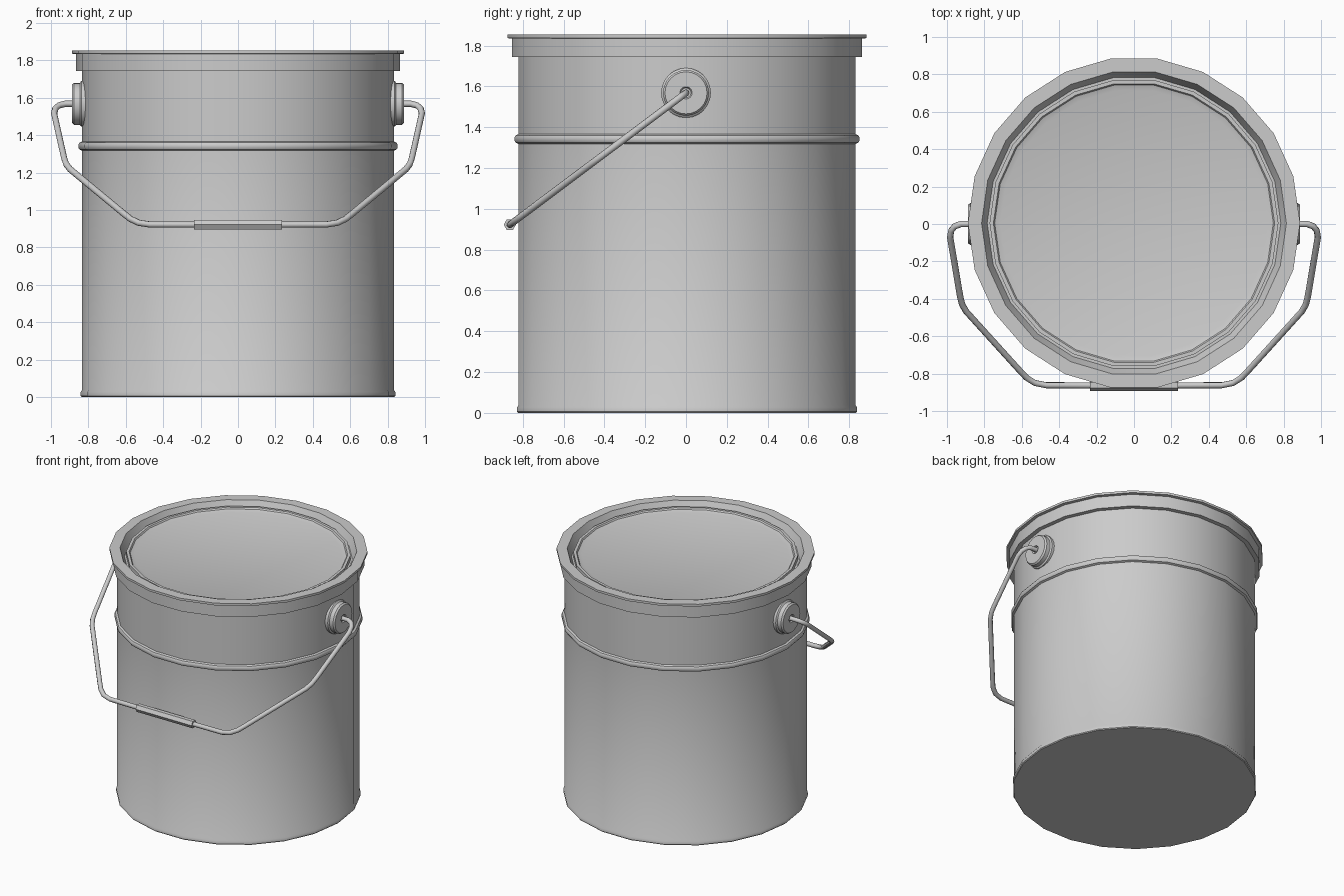
import bpy, bmesh, math
from mathutils import Matrix

if "Cube" in bpy.data.objects:
    bpy.data.objects.remove(bpy.data.objects["Cube"])

SIDES = 22
TILT = 0.7486      # drop in z per unit of y along the hanging handle
PIVOT_Z = 1.568
CY = 0.005         # slight offset balancing the handle


def finish(ob, angle=35):
    bpy.ops.object.select_all(action='DESELECT')
    ob.select_set(True)
    bpy.context.view_layer.objects.active = ob
    bpy.ops.object.shade_smooth_by_angle(angle=math.radians(angle))
    return ob


def lathe(name, profile, sides, matrix=Matrix()):
    """Revolve (radius, height) points about z; close both ends with caps."""
    bm = bmesh.new()
    rings = []
    for r, z in profile:
        rings.append([bm.verts.new((r * math.cos(2 * math.pi * i / sides),
                                    r * math.sin(2 * math.pi * i / sides), z))
                      for i in range(sides)])
    for a, b in zip(rings, rings[1:]):
        for i in range(sides):
            j = (i + 1) % sides
            bm.faces.new((a[i], a[j], b[j], b[i]))
    bm.faces.new(rings[0][::-1])
    bm.faces.new(rings[-1])
    bmesh.ops.recalc_face_normals(bm, faces=bm.faces)
    bm.transform(matrix)
    me = bpy.data.meshes.new(name)
    bm.to_mesh(me)
    bm.free()
    ob = bpy.data.objects.new(name, me)
    bpy.context.collection.objects.link(ob)
    return finish(ob)


centre = Matrix.Translation((0, CY, 0))

# Can wall with bottom seam and raised bead
lathe("can_body", [(0.836, 0), (0.841, 0.006), (0.841, 0.028), (0.834, 0.038),
                   (0.834, 1.318), (0.848, 1.324), (0.854, 1.334), (0.854, 1.350),
                   (0.848, 1.360), (0.834, 1.366), (0.834, 1.76)], SIDES, centre)

# Rim skirt, flat lip, groove and recessed lid
lathe("rim_and_lid", [(0.82, 1.743), (0.866, 1.743), (0.866, 1.834), (0.888, 1.836),
                      (0.888, 1.853), (0.815, 1.853), (0.785, 1.79), (0.772, 1.79),
                      (0.772, 1.825), (0.752, 1.825), (0.745, 1.815), (0.715, 1.805)],
      SIDES, centre)

# Ears on both sides, each with a small socket
for side, label in ((1, "right"), (-1, "left")):
    turn = Matrix.Translation((0, 0, PIVOT_Z)) @ Matrix.Rotation(side * math.pi / 2, 4, 'Y')
    lathe("handle_ear_" + label,
          [(0.122, 0.79), (0.122, 0.838), (0.112, 0.846), (0.112, 0.876), (0.103, 0.887),
           (0.03, 0.887), (0.024, 0.875)], 24, turn)

# Wire handle: half path in x, y, mirrored, lying in the tilted plane
half = [(0.85, 0), (0.925, 0), (0.958, -0.012), (0.977, -0.035), (0.983, -0.07),
        (0.929, -0.39), (0.919, -0.43), (0.897, -0.468), (0.61, -0.785), (0.575, -0.822),
        (0.53, -0.85), (0.47, -0.862), (0.2, -0.863)]
path = half + [(-x, y) for x, y in reversed(half)]
cu = bpy.data.curves.new("wire_handle", 'CURVE')
cu.dimensions = '3D'
cu.bevel_depth = 0.017
cu.bevel_resolution = 2
cu.use_fill_caps = True
sp = cu.splines.new('POLY')
sp.points.add(len(path) - 1)
for p, (x, y) in zip(sp.points, path):
    p.co = (x, y, PIVOT_Z + TILT * y, 1)
wire = bpy.data.objects.new("wire_handle", cu)
bpy.context.collection.objects.link(wire)
bpy.ops.object.select_all(action='DESELECT')
wire.select_set(True)
bpy.context.view_layer.objects.active = wire
bpy.ops.object.convert(target='MESH')
finish(bpy.context.view_layer.objects.active, 50)

# Six-sided grip in the middle of the handle
turn = (Matrix.Translation((0, -0.863, PIVOT_Z - 0.863 * TILT))
        @ Matrix.Rotation(math.pi / 2, 4, 'Y') @ Matrix.Rotation(math.pi / 2, 4, 'Z'))
finish(lathe("handle_grip", [(0.03, -0.235), (0.03, 0.235)], 6, turn), 65)
